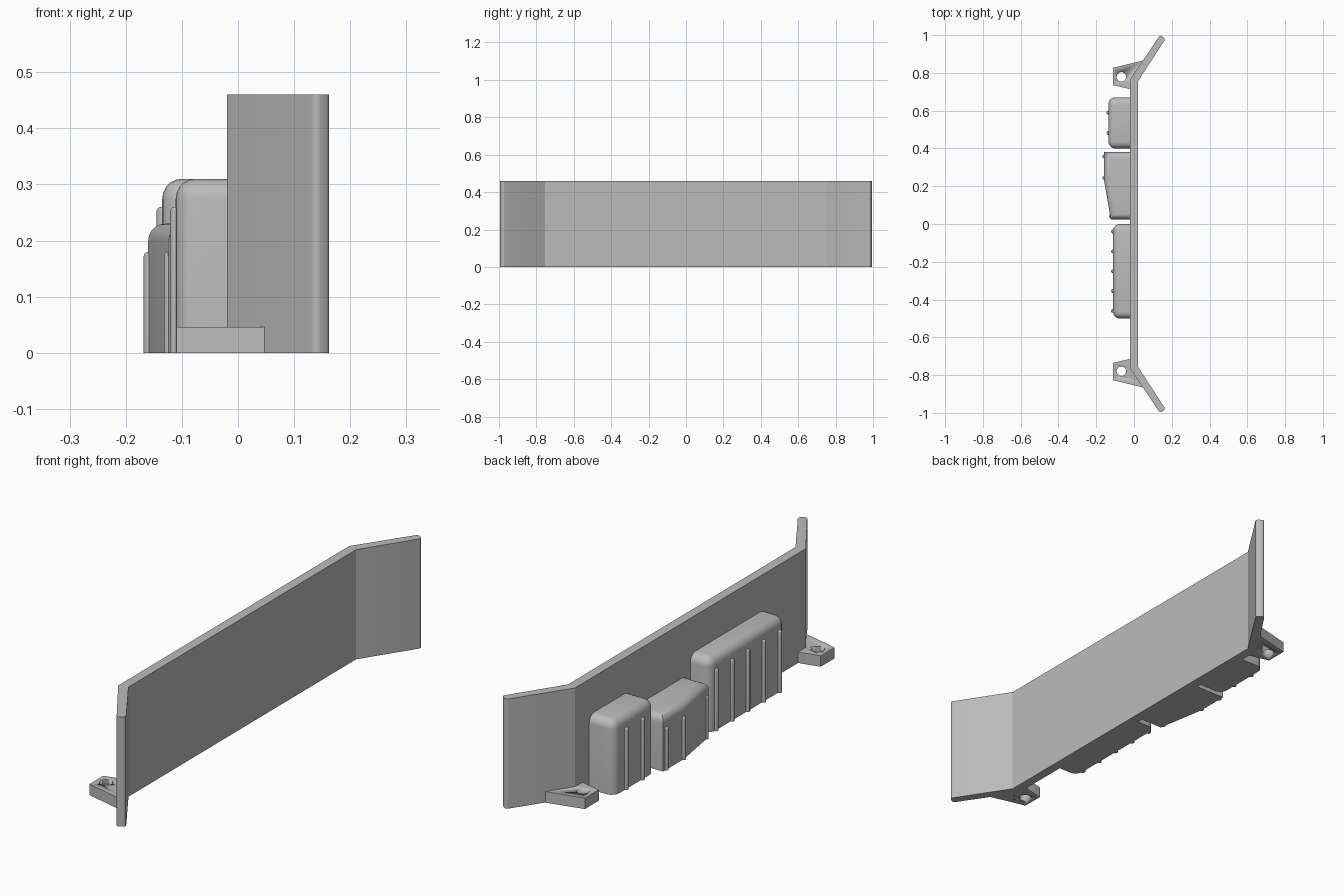
import bpy, bmesh, math
from mathutils import Vector

cube = bpy.data.objects.get("Cube")
if cube:
    bpy.data.objects.remove(cube, do_unlink=True)

GREY = (0.5, 0.5, 0.5, 1)
mat = bpy.data.materials.new("plain grey")
mat.use_nodes = True
mat.diffuse_color = GREY
mat.node_tree.nodes["Principled BSDF"].inputs["Base Color"].default_value = GREY


def prism(name, outline, height, pick=None, radius=0.0, z=0.0):
    """Extrude a plan outline upward and round the edges chosen by pick(midpoint, is_vertical)."""
    bm = bmesh.new()
    base = bm.faces.new([bm.verts.new((x, y, z)) for x, y in outline])
    top = bmesh.ops.extrude_face_region(bm, geom=[base], use_keep_orig=True)["geom"]
    for v in top:
        if isinstance(v, bmesh.types.BMVert):
            v.co.z += height
    bmesh.ops.recalc_face_normals(bm, faces=bm.faces)
    if pick:
        chosen = []
        for e in bm.edges:
            a, b = (v.co for v in e.verts)
            if pick((a + b) / 2, abs(a.z - b.z) > 0.01):
                chosen.append(e)
        bmesh.ops.bevel(bm, geom=chosen, offset=radius, segments=5,
                        profile=0.5, affect='EDGES', clamp_overlap=True)
    mesh = bpy.data.meshes.new(name)
    bm.to_mesh(mesh)
    bm.free()
    mesh.materials.append(mat)
    obj = bpy.data.objects.new(name, mesh)
    bpy.context.collection.objects.link(obj)
    smooth(obj)
    return obj


def smooth(obj):
    bpy.ops.object.select_all(action='DESELECT')
    obj.select_set(True)
    bpy.context.view_layer.objects.active = obj
    bpy.ops.object.shade_smooth_by_angle(angle=math.radians(30))


def circle(x, y, r, n):
    return [(x + r * math.cos(math.tau * i / n), y + r * math.sin(math.tau * i / n))
            for i in range(n)]


# Wall with two angled wings, tips rounded
outer = [(-0.02, 0.765), (0.137, 1.0)]
inner = [(0.167, 0.98), (0.02, 0.754)]
half = outer + inner
wall = half + [(x, -y) for x, y in reversed(half)]
prism("wall", wall, 0.46, lambda m, vert: vert and m.x > 0.1, 0.012)

# Mounting feet with bolt holes
foot = [(-0.11, 0.827), (-0.11, 0.735), (-0.02, 0.714), (0, 0.72), (0, 0.762),
        (0.06, 0.85), (0.05, 0.866)]
for side, s in (("left", 1), ("right", -1)):
    pad = prism(side + "_foot", [(x, s * y) for x, y in foot], 0.046)
    cutter = prism(side + "_hole_cutter", circle(-0.067, s * 0.779, 0.025, 32), 0.2, z=-0.1)
    cutter.hide_render = True
    cutter.hide_set(True)
    cut = pad.modifiers.new("hole", 'BOOLEAN')
    cut.operation = 'DIFFERENCE'
    cut.object = cutter


# Rounded housings on the back of the wall, each with thin domed ribs
def housing(name, outline, height, radius, ribs, rib_height, upright=True):
    def outside(m, vert):
        return m.z > 0.01 and m.x < -0.001 and (upright or not vert)
    prism(name, outline, height, outside, radius)
    for i, (x, y) in enumerate(ribs):
        prism(f"{name}_rib_{i + 1}", circle(x, y, 0.01, 16), rib_height,
              lambda m, vert: not vert and m.z > 0.01, 0.008)


def block(x, low, high):
    return [(0, low), (x, low), (x, high), (0, high)]


housing("tall_housing", block(-0.135, 0.40, 0.67), 0.31, 0.035,
        [(-0.135, y) for y in (0.59, 0.482)], 0.26)
housing("tapered_housing",
        [(0, 0.025), (-0.123, 0.025), (-0.16, 0.24), (-0.16, 0.38), (0, 0.38)], 0.23, 0.03,
        [(-0.158, 0.358), (-0.158, 0.244), (-0.122, 0.042)], 0.18, upright=False)
housing("long_housing", block(-0.111, -0.50, 0.0), 0.31, 0.035,
        [(-0.111, y) for y in (-0.04, -0.145, -0.25, -0.355, -0.46)], 0.26)
